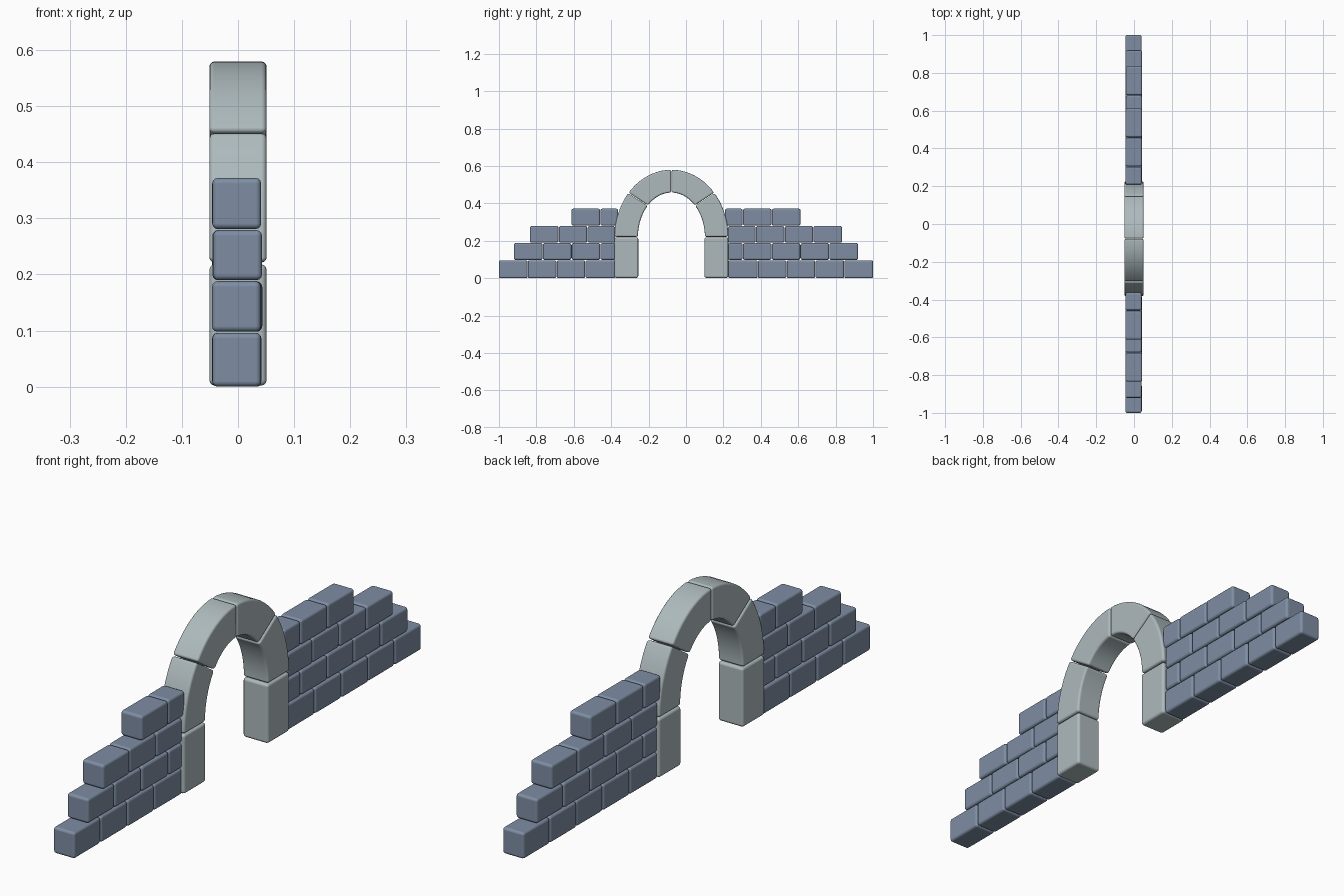
import bpy, bmesh, math, random

if "Cube" in bpy.data.objects:
    bpy.data.objects.remove(bpy.data.objects["Cube"])

random.seed(4)


def material(name, rgb):
    m = bpy.data.materials.new(name)
    m.diffuse_color = (*rgb, 1)
    m.use_nodes = True
    m.node_tree.nodes["Principled BSDF"].inputs["Base Color"].default_value = m.diffuse_color
    return m


BRICK = material("blue_grey_brick", (0.21, 0.27, 0.37))
STONE = material("pale_stone", (0.42, 0.49, 0.51))


def finish(bm, name, mat, bevel):
    bmesh.ops.recalc_face_normals(bm, faces=bm.faces)
    for f in bm.faces:
        f.smooth = True
    me = bpy.data.meshes.new(name)
    bm.to_mesh(me)
    bm.free()
    me.materials.append(mat)
    ob = bpy.data.objects.new(name, me)
    bpy.context.collection.objects.link(ob)
    mod = ob.modifiers.new("rounded_edges", 'BEVEL')
    mod.width = bevel
    mod.segments = 3
    mod.limit_method = 'ANGLE'
    mod.angle_limit = math.radians(40)
    mod.harden_normals = True
    return ob


def block(name, x, y, z, mat, bevel):
    bm = bmesh.new()
    bmesh.ops.create_cube(bm, size=1)
    for v in bm.verts:
        v.co = [r[0] if c < 0 else r[1] for c, r in zip(v.co, (x, y, z))]
    return finish(bm, name, mat, bevel)


# Arch: centre, springing height, half thickness, (half width, rise) of each curve
CY, SPRING, HALF = -0.078, 0.220, 0.051
OUTER, INNER = (0.304, 0.360), (0.179, 0.238)
STEPS = 10


def voussoir(name, outer_range, inner_range, side):
    bm = bmesh.new()
    rings = []
    for i in range(STEPS + 1):
        pts = []
        for (a, b), (t0, t1) in ((OUTER, outer_range), (INNER, inner_range)):
            t = math.radians(t0 + (t1 - t0) * i / STEPS)
            pts.append((CY + side * a * math.cos(t), SPRING + b * math.sin(t)))
        (oy, oz), (iy, iz) = pts
        rings.append([bm.verts.new(p) for p in (
            (-HALF, oy, oz), (HALF, oy, oz), (HALF, iy, iz), (-HALF, iy, iz))])
    for r, s in zip(rings, rings[1:]):
        for k in range(4):
            bm.faces.new((r[k], r[(k + 1) % 4], s[(k + 1) % 4], s[k]))
    bm.faces.new(rings[0])
    bm.faces.new(rings[-1])
    return finish(bm, name, STONE, 0.009)


for side, label in ((-1, "left"), (1, "right")):
    # Straight pillar below each spring point
    ys = sorted((CY + side * OUTER[0], CY + side * (INNER[0] - 0.002)))
    block(f"arch_pillar_{label}", (-HALF, HALF), ys, (0.002, 0.218), STONE, 0.010)
    # Two curved stones per side
    voussoir(f"arch_haunch_{label}", (0.3, 40.7), (0.3, 44.5), side)
    voussoir(f"arch_crown_{label}", (41.3, 89.8), (45.5, 89.7), side)

# Stepped brick walls: outer end and z range of each course
COURSES = ((1.0, 0.0, 0.096), (0.92, 0.098, 0.188),
           (0.835, 0.190, 0.279), (0.612, 0.281, 0.372))
LENGTH, GAP = 0.154, 0.001
for side, label, limits in ((-1, "left", (0.378, 0.378, 0.378, 0.362)),
                            (1, "right", (0.224, 0.224, 0.224, 0.208))):
    for row, ((end, z0, z1), limit) in enumerate(zip(COURSES, limits)):
        n = 1
        while end - limit > 0.02:
            inner = max(end - LENGTH, limit)
            if inner - limit < 0.02:
                inner = limit
            y_in, y_out = inner + GAP, end if n == 1 else end - GAP
            ys = sorted((side * y_in, side * y_out))
            dx = random.uniform(-0.0015, 0.0015)
            block(f"wall_brick_{label}_{row + 1}_{n}",
                  (-0.045 + dx, 0.042 + dx), ys, (z0, z1), BRICK, 0.010)
            end, n = inner, n + 1
